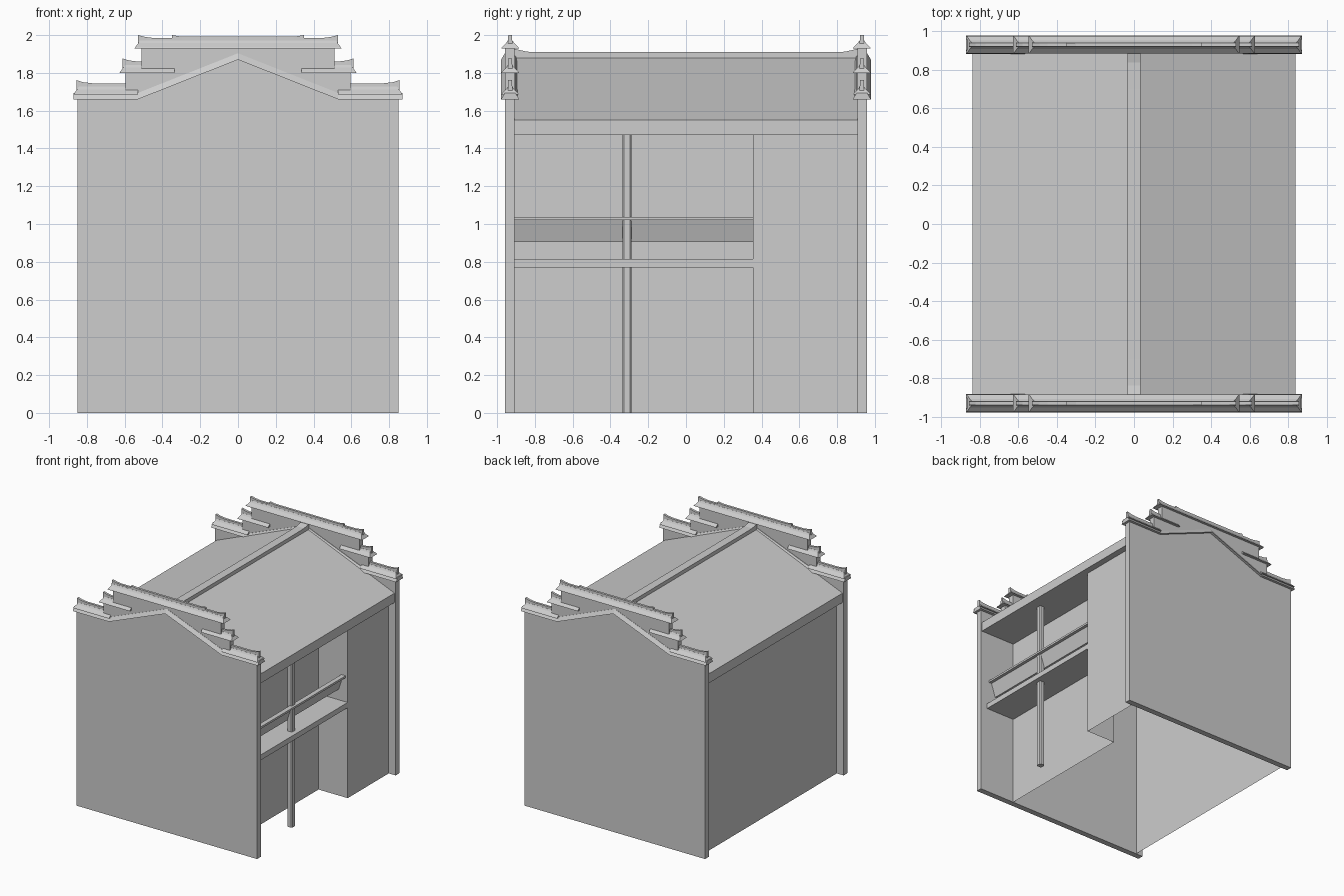
import bpy, bmesh, math

if "Cube" in bpy.data.objects:
    bpy.data.objects.remove(bpy.data.objects["Cube"], do_unlink=True)

grey = bpy.data.materials.new("plain_grey")
grey.use_nodes = True
grey.diffuse_color = (0.61, 0.61, 0.61, 1)
grey.node_tree.nodes["Principled BSDF"].inputs["Base Color"].default_value = (0.61, 0.61, 0.61, 1)


def finish(name, bm):
    """Turn a bmesh into a grey object."""
    mesh = bpy.data.meshes.new(name)
    bm.to_mesh(mesh)
    bm.free()
    mesh.materials.append(grey)
    obj = bpy.data.objects.new(name, mesh)
    bpy.context.collection.objects.link(obj)


def loft(name, rings):
    """Join equal-length closed rings of points into one capped solid."""
    bm = bmesh.new()
    rows = [[bm.verts.new(p) for p in ring] for ring in rings]
    n = len(rows[0])
    for a, b in zip(rows, rows[1:]):
        for i in range(n):
            j = (i + 1) % n
            bm.faces.new((a[i], a[j], b[j], b[i]))
    bm.faces.new(rows[0][::-1])
    bm.faces.new(rows[-1])
    bmesh.ops.recalc_face_normals(bm, faces=bm.faces)
    finish(name, bm)


def wall_sheet(name, path, top):
    """Raise a thin standing wall along an (x, y) path."""
    bm = bmesh.new()
    low = [bm.verts.new((x, y, 0)) for x, y in path]
    high = [bm.verts.new((x, y, top)) for x, y in path]
    for i in range(len(path) - 1):
        bm.faces.new((low[i], low[i + 1], high[i + 1], high[i]))
    finish(name, bm)


def along_y(name, profile, y0, y1):
    """Extrude an (x, z) profile along y."""
    loft(name, [[(x, y, z) for x, z in profile] for y in (y0, y1)])


def mirrored(half):
    """Complete a half outline with its mirror image in x."""
    return half + [(-x, z) for x, z in reversed(half) if x != 0]


# Thin house walls, open underneath, with a recessed gallery on one side
wall_sheet("gallery_side_wall", [(0.51, -0.91), (0.51, 0.355), (0.785, 0.355), (0.785, 0.91)], 1.475)
wall_sheet("plain_side_wall", [(-0.785, 0.91), (-0.785, -0.91)], 1.475)

# Pitched roof and ridge with raised ends
along_y("roof", mirrored([(0.84, 1.47), (0.84, 1.55), (0, 1.893)]), -0.92, 0.92)
ridge = [(-0.92, 1.93), (-0.84, 1.912), (-0.7, 1.91), (0.7, 1.91), (0.84, 1.912), (0.92, 1.93)]
loft("roof_ridge", [[(-0.035, y, 1.85), (0.035, y, 1.85), (0.035, y, z), (-0.035, y, z)]
                    for y, z in ridge])

# Gallery floor, leaning bench back and hand rail
along_y("gallery_floor", [(0.51, 0.77), (0.785, 0.77), (0.785, 0.815), (0.51, 0.815)], -0.92, 0.36)
along_y("bench_back", [(0.7, 0.905), (0.705, 0.92), (0.74, 1.025), (0.725, 1.025),
                       (0.69, 0.925), (0.685, 0.905)], -0.92, 0.36)
along_y("hand_rail", [(0.725, 1.02), (0.765, 1.02), (0.765, 1.037), (0.725, 1.037)], -0.92, 0.36)

# Square post with chamfered corners
h, c = 0.024, 0.016
corners = [(h, -c), (h, c), (c, h), (-c, h), (-h, c), (-h, -c), (-c, -h), (c, -h)]
loft("gallery_post", [[(0.72 + x, y - 0.313, z) for x, y in corners] for z in (0, 1.475)])

MID = 0.931  # centre line of each gable wall
BELL = [(0.046, 0), (0.043, 0.007), (0.021, 0.028), (0.012, 0.042)]  # half width, height


def cap(name, y, x_in, x_out, z, slope_in):
    """Small tiled cap with a bell section and sloping outer end."""
    rings = []
    for x, lean in ((x_in, slope_in), (x_out, -math.copysign(0.03, x_out))):
        right = [(x + lean * t / 0.042, y + w, z + t) for w, t in BELL]
        left = [(x + lean * t / 0.042, y - w, z + t) for w, t in reversed(BELL)]
        rings.append(right + left)
    loft(name, rings)


def crest(name, y, line, base):
    """Thin upright crest following an (x, z) top line."""
    loft(name, [[(x, y - 0.012, base), (x, y + 0.012, base), (x, y + 0.01, z), (x, y - 0.01, z)]
                for x, z in line])


for label, side in (("front", -1), ("back", 1)):
    y = side * MID
    # Stepped gable wall
    steps = [(0.85, 0), (0.85, 1.685), (0.595, 1.685), (0.595, 1.8), (0.51, 1.8), (0.51, 1.935)]
    along_y(label + "_gable_wall", mirrored(steps), side * 0.907, side * 0.957)

    # Eave moulding following the gable line
    path = [(-0.872, 1.66), (-0.53, 1.66), (0, 1.87), (0.53, 1.66), (0.872, 1.66)]
    loft(label + "_gable_moulding",
         [[(x, y - 0.048, z), (x, y + 0.048, z), (x, y + 0.028, z + 0.034), (x, y - 0.028, z + 0.034)]
          for x, z in path])

    # Lower and middle stepped caps, each with an upturned crest
    for s, hand in ((1, "left"), (-1, "right")):
        for tier, x_in, x_out, z in (("lower", 0.53, 0.872, 1.685), ("middle", 0.335, 0.628, 1.8)):
            part = f"{label}_{hand}_{tier}"
            cap(part + "_cap", y, s * x_in, s * x_out, z, 0)
            line = [(x_in + 0.03, 0.06), (x_out - 0.1, 0.06), (x_out - 0.05, 0.066), (x_out - 0.016, 0.077)]
            crest(part + "_crest", y, [(s * x, z + rise) for x, rise in line], z + 0.02)

    # Top cap with end crests and a raised centre crest
    cap(label + "_top_cap", y, -0.548, 0.548, 1.93, 0.03)
    for s, hand in ((1, "left"), (-1, "right")):
        crest(f"{label}_{hand}_top_crest", y,
              [(s * x, z) for x, z in ((0.3, 1.985), (0.45, 1.985), (0.49, 1.99), (0.53, 2.0))], 1.95)
    crest(label + "_centre_crest", y,
          [(-0.35, 2.0), (-0.3, 1.992), (0.3, 1.992), (0.35, 2.0)], 1.95)
